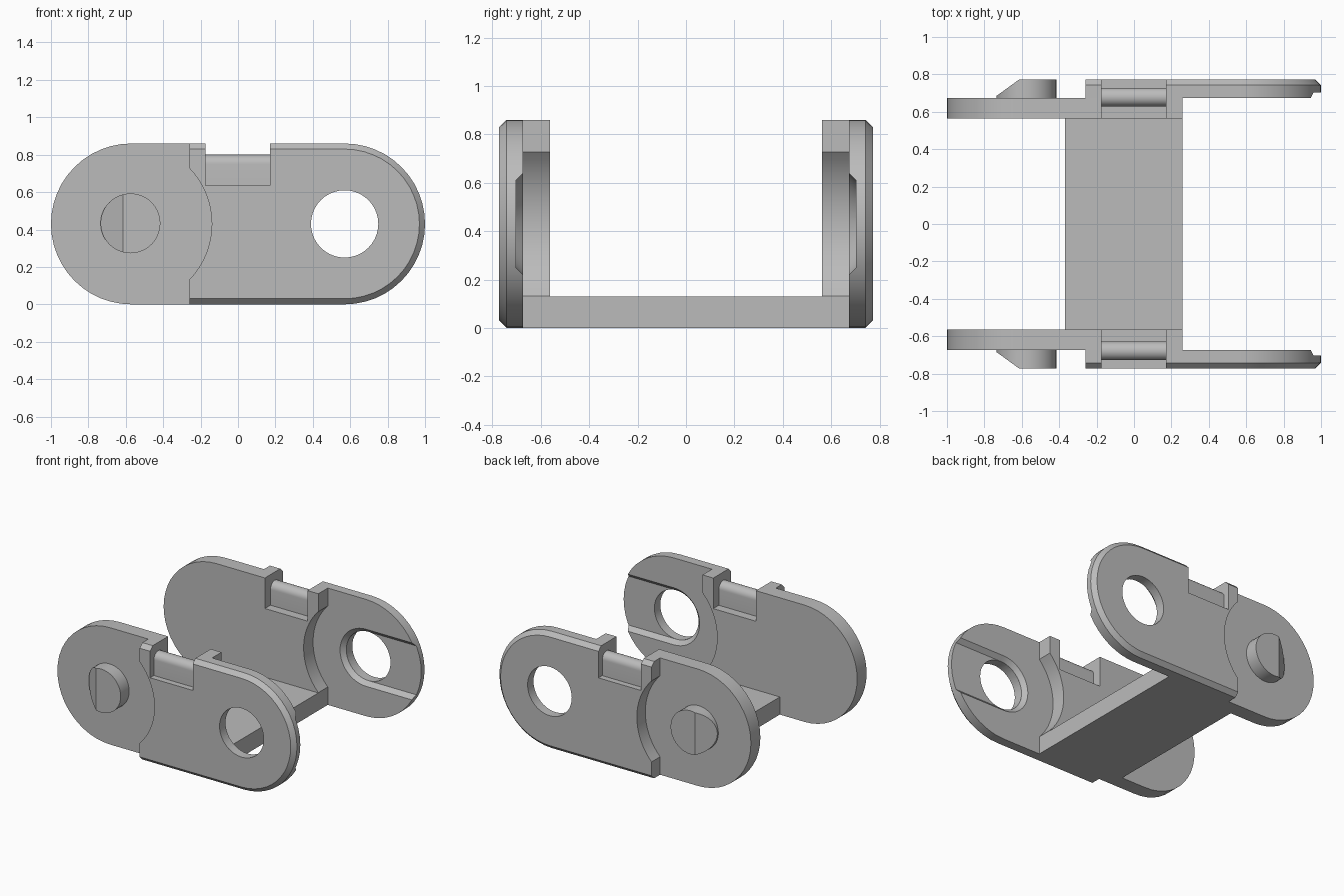
import bpy, bmesh
from math import sin, cos, pi, radians, asin

if "Cube" in bpy.data.objects:
    bpy.data.objects.remove(bpy.data.objects["Cube"], do_unlink=True)

R, CX, CZ = 0.43, 0.57, 0.43          # end radius and end centres
Y_IN, Y_MID, Y_OUT = 0.563, 0.673, 0.772
STEP_X, CHAMFER = 0.26, 0.03
HOLE_R = 0.18

grey = bpy.data.materials.new("plain grey")
grey.use_nodes = True
grey.diffuse_color = (0.5, 0.5, 0.5, 1)
grey.node_tree.nodes["Principled BSDF"].inputs["Base Color"].default_value = (0.5, 0.5, 0.5, 1)


def arc(cx, cz, r, start, end, n=24):
    """Points on an arc, angles in radians."""
    return [(cx + r * cos(start + (end - start) * i / n),
             cz + r * sin(start + (end - start) * i / n)) for i in range(n + 1)]


def loft(name, layers):
    """Closed solid joining rings of equal point count."""
    bm = bmesh.new()
    rings = [[bm.verts.new(p) for p in ring] for ring in layers]
    n = len(rings[0])
    for a, b in zip(rings, rings[1:]):
        for i in range(n):
            bm.faces.new((a[i], a[(i + 1) % n], b[(i + 1) % n], b[i]))
    bm.faces.new(rings[0])
    bm.faces.new(rings[-1])
    bmesh.ops.recalc_face_normals(bm, faces=bm.faces)
    mesh = bpy.data.meshes.new(name)
    bm.to_mesh(mesh)
    bm.free()
    mesh.materials.append(grey)
    ob = bpy.data.objects.new(name, mesh)
    bpy.context.collection.objects.link(ob)
    return ob


def plate(name, *outlines):
    """Solid from (y, xz outline) pairs."""
    return loft(name, [[(x, y, z) for x, z in pts] for y, pts in outlines])


def box(name, x0, x1, y0, y1, z0, z1):
    return plate(name, *[(y, [(x0, z0), (x1, z0), (x1, z1), (x0, z1)]) for y in (y0, y1)])


def activate(ob):
    bpy.ops.object.select_all(action='DESELECT')
    ob.select_set(True)
    bpy.context.view_layer.objects.active = ob


def cut(ob, *cutters):
    activate(ob)
    for c in cutters:
        c.hide_render = True
        mod = ob.modifiers.new("cut", 'BOOLEAN')
        mod.operation, mod.solver, mod.object = 'DIFFERENCE', 'EXACT', c
        bpy.ops.object.modifier_apply(modifier=mod.name)


def finish(ob, mirrored=True):
    activate(ob)
    if mirrored:
        mod = ob.modifiers.new("both sides", 'MIRROR')
        mod.use_axis = (False, True, False)
        mod.use_mirror_merge = False
        bpy.ops.object.modifier_apply(modifier=mod.name)
    bpy.ops.object.shade_smooth_by_angle(angle=radians(25))


def half_link(r):
    """Rounded end at +x, scooped end at -x that clears the next link."""
    a = asin((CX - STEP_X) / R)       # scoop angle, measured from vertical
    half = pi / 2 - a
    return (arc(CX, CZ, r, -pi / 2, pi / 2) + [(-STEP_X, CZ + r)]
            + arc(-CX, CZ, R, half, -half, 16) + [(-STEP_X, CZ - r)])


def flipped(pts):
    return [(-x, z) for x, z in pts]


# Side plates: inner half runs to -x, chamfered outer half runs to +x
inner = plate("inner_side_plate", (Y_IN, flipped(half_link(R))), (Y_MID, flipped(half_link(R))))
outer = plate("outer_side_plate", (Y_MID, half_link(R)), (Y_OUT - CHAMFER, half_link(R)),
              (Y_OUT, half_link(R - CHAMFER)))

# Cutters: top notch, pivot hole, tapered lead-in groove
notch = box("notch_cutter", -0.175, 0.172, 0.5, 0.9, 0.635, 1)
hole = plate("hole_cutter", *[(y, arc(CX, CZ, HOLE_R, 0, 2 * pi, 40)[:-1]) for y in (0.6, 0.9)])


def slot(r):
    return arc(CX, CZ, r, pi / 2, 3 * pi / 2) + [(1.2, CZ - r), (1.2, CZ + r)]


groove = plate("groove_cutter", (Y_MID - 0.03, slot(HOLE_R + 0.06)), (Y_MID + 0.03, slot(HOLE_R)))

cut(inner, notch)
cut(outer, notch, groove, hole)
for c in (notch, hole, groove):
    bpy.data.objects.remove(c, do_unlink=True)

# Hinge bar in the notch, rounded on top
bar_section = arc(0.678, 0.75, 0.05, 0, pi, 16) + [(0.628, 0.63), (0.728, 0.63)]
bar = loft("hinge_bar", [[(x, y, z) for y, z in bar_section] for x in (-0.175, 0.172)])

# Pivot pin with a ramped face
pin_ring = arc(-0.575, CZ + 0.003, 0.16, 0, 2 * pi, 40)[:-1]
pin = plate("pivot_pin", (Y_MID - 0.02, pin_ring), (Y_OUT, pin_ring))
ramp = loft("ramp_cutter", [[(-0.615, Y_OUT, z), (-0.615, 0.9, z), (-0.9, 0.9, z), (-0.9, 0.565, z)]
                            for z in (0.1, 0.8)])
cut(pin, ramp)
bpy.data.objects.remove(ramp, do_unlink=True)

for part in (inner, outer, bar, pin):
    finish(part)

# Cross plate joining both sides
finish(box("cross_plate", -0.37, STEP_X, -Y_IN, Y_IN, 0, 0.13), False)
